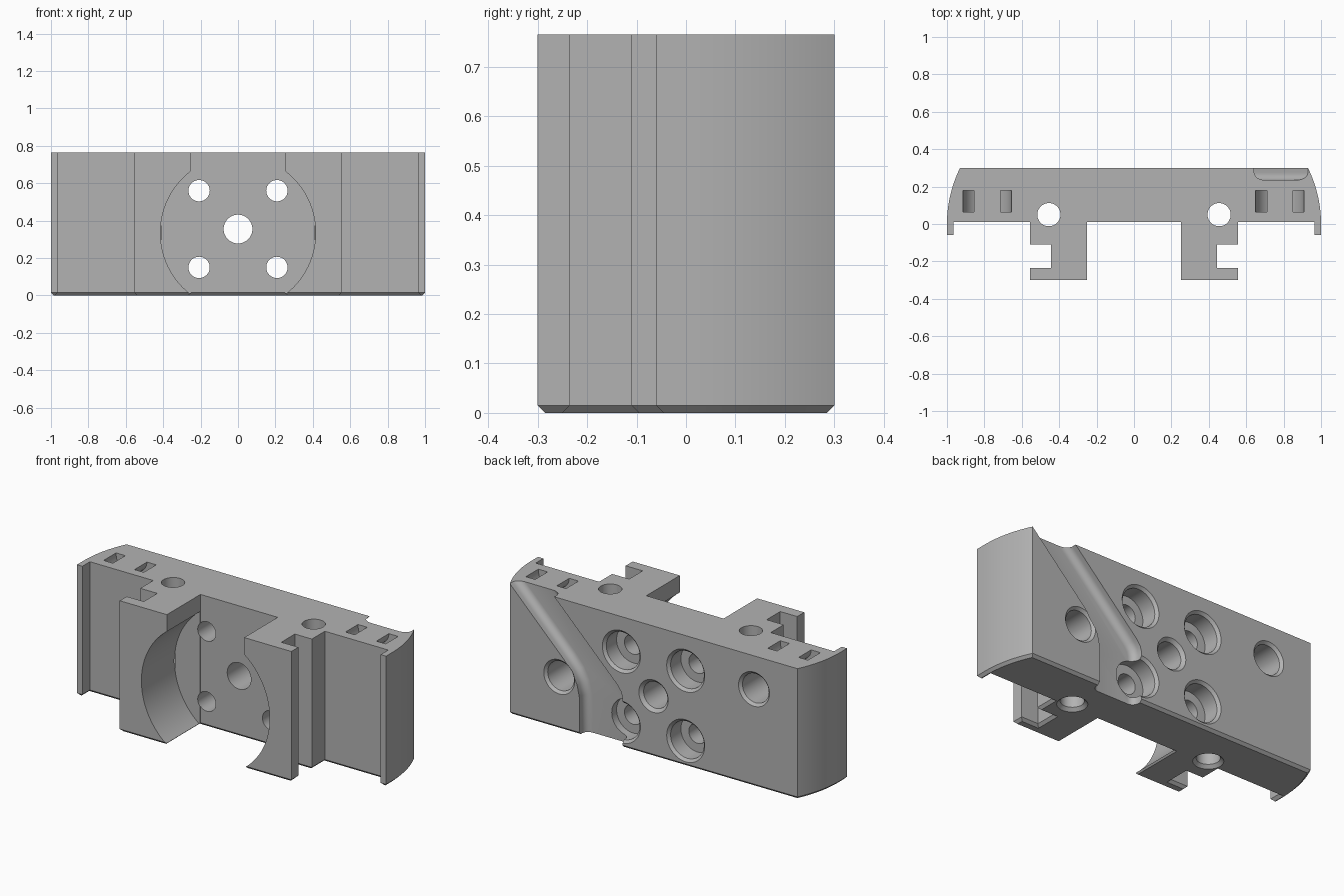
import bpy, bmesh, math
from mathutils import Vector

cube = bpy.data.objects.get("Cube")
if cube:
    bpy.data.objects.remove(cube, do_unlink=True)

HEIGHT, BACK, CHAMFER = 0.765, 0.3, 0.015

grey = bpy.data.materials.new("plain grey")
grey.use_nodes = True
grey.diffuse_color = (0.45, 0.45, 0.45, 1)
grey.node_tree.nodes["Principled BSDF"].inputs["Base Color"].default_value = grey.diffuse_color

cutters = []


def finish(bm, name, cutter=True):
    bmesh.ops.recalc_face_normals(bm, faces=bm.faces)
    mesh = bpy.data.meshes.new(name)
    bm.to_mesh(mesh)
    bm.free()
    mesh.materials.append(grey)
    ob = bpy.data.objects.new(name, mesh)
    bpy.context.collection.objects.link(ob)
    if cutter:
        ob.hide_render = True
        cutters.append(ob)
    return ob


def prism(points, direction):
    """Extrude a closed outline; returns the bmesh and the far cap."""
    bm = bmesh.new()
    face = bm.faces.new([bm.verts.new(p) for p in points])
    out = bmesh.ops.extrude_face_region(bm, geom=[face], use_keep_orig=True)["geom"]
    bmesh.ops.translate(bm, vec=direction, verts=[v for v in out if isinstance(v, bmesh.types.BMVert)])
    return bm, [f for f in out if isinstance(f, bmesh.types.BMFace)][0]


def turned(name, origin, axis, profile, steps=48):
    """Stepped round cutter; profile holds (radius, distance along axis)."""
    bm = bmesh.new()
    axis = Vector(axis)
    u = axis.orthogonal().normalized()
    w = axis.cross(u)
    rings = []
    for r, d in profile:
        ring = []
        for i in range(steps):
            a = math.tau * i / steps
            ring.append(bm.verts.new(Vector(origin) + axis * d + (u * math.cos(a) + w * math.sin(a)) * r))
        rings.append(ring)
    for a, b in zip(rings, rings[1:]):
        for i in range(steps):
            j = (i + 1) % steps
            bm.faces.new((a[i], a[j], b[j], b[i]))
    bm.faces.new(rings[0])
    bm.faces.new(rings[-1])
    return finish(bm, name)


def back_hole(name, x, z, profile):
    turned(name, (x, BACK, z), (0, -1, 0), profile)


# Body outline: right half, then mirrored
half = [(0.25, 0.01), (0.25, -0.3), (0.555, -0.3), (0.555, -0.235), (0.445, -0.235),
        (0.445, -0.11), (0.555, -0.11), (0.555, 0.01), (0.965, 0.01), (0.965, -0.06), (1, -0.06)]
radius = 0.678
sweep = math.asin(BACK / radius)
for i in range(17):
    a = sweep * i / 16
    half.append((1 - radius + radius * math.cos(a), radius * math.sin(a)))
outline = half + [(-x, y) for x, y in reversed(half)]
bm, top = prism([(x, y, 0) for x, y in outline], (0, 0, HEIGHT))
bottom_edges = [e for e in bm.edges if all(v.co.z < 0.001 for v in e.verts)]
bmesh.ops.recalc_face_normals(bm, faces=bm.faces)
bmesh.ops.bevel(bm, geom=bottom_edges, offset=CHAMFER, segments=1, affect='EDGES')
body = finish(bm, "carriage_plate", cutter=False)

# Large round pocket in the front
turned("front_pocket", (0, 0, 0.335), (0, 1, 0), [(0.415, -0.4), (0.415, 0.006)], 96)

# Centre hole and four counterbored screw holes
back_hole("centre_hole", 0, 0.355, [(0.095, -0.02), (0.095, 0), (0.077, 0.018), (0.077, 0.4)])
for x in (-0.208, 0.208):
    for z in (0.15, 0.56):
        back_hole("screw_hole", x, z, [(0.123, -0.02), (0.123, 0), (0.108, 0.015),
                                       (0.108, 0.11), (0.057, 0.11), (0.057, 0.4)])

# Blind holes towards the ends
for x, z in ((-0.65, 0.57), (0.61, 0.305)):
    back_hole("blind_hole", x, z, [(0.1, -0.02), (0.1, 0), (0.085, 0.015), (0.085, 0.22)])

# Vertical rod holes, countersunk below
for x in (-0.455, 0.455):
    turned("rod_hole", (x, 0.05, 0), (0, 0, 1), [(0.08, -0.02), (0.08, 0), (0.062, 0.018), (0.062, 0.8)])

# Strap channels: a half ring joining two flared slots
for cx in (-0.785, 0.78):
    arc = [math.pi * i / 24 for i in range(25)]
    ring = [(cx + r * math.cos(a), 0.065, HEIGHT - r * math.sin(a))
            for r, order in ((0.13, arc), (0.07, arc[::-1])) for a in order]
    lift = [(cx - 0.07, 0.065, HEIGHT + 0.02), (cx - 0.13, 0.065, HEIGHT + 0.02)]
    right = [(cx + 0.13, 0.065, HEIGHT + 0.02), (cx + 0.07, 0.065, HEIGHT + 0.02)]
    loop = ring[:25] + lift[::-1] + ring[25:] + right[::-1]
    bm, _ = prism(loop, (0, 0.115, 0))
    finish(bm, "strap_channel")
    for side in (-0.1, 0.1):
        bm = bmesh.new()
        bmesh.ops.create_cube(bm, size=1)
        for v in bm.verts:
            grow = 0.015 if v.co.z > 0 else -0.015
            v.co = (cx + side + math.copysign(0.03 + grow, v.co.x),
                    0.1225 + math.copysign(0.0575 + grow, v.co.y), HEIGHT + grow)
        finish(bm, "slot_flare")

# Cable groove in the back with rounded floor edges
path = [(0.985, 0.82), (0.58, 0.415), (0.525, 0.35), (0.495, 0.29), (0.48, 0.22), (0.48, -0.06),
        (0.2, -0.06), (0.2, 0.29), (0.21, 0.325), (0.235, 0.36), (0.698, 0.82)]
bm, floor = prism([(x, BACK + 0.03, z) for x, z in path], (0, -0.095, 0))
bmesh.ops.recalc_face_normals(bm, faces=bm.faces)
bmesh.ops.bevel(bm, geom=list(floor.edges), offset=0.04, segments=6, profile=0.5, affect='EDGES')
finish(bm, "cable_groove")

# Cut everything out of the body
for cutter in cutters:
    mod = body.modifiers.new(cutter.name, 'BOOLEAN')
    mod.operation = 'DIFFERENCE'
    mod.solver = 'EXACT'
    mod.object = cutter
bpy.context.view_layer.update()
cut = bpy.data.meshes.new_from_object(body.evaluated_get(bpy.context.evaluated_depsgraph_get()))
body.modifiers.clear()
body.data = cut
for cutter in cutters:
    bpy.data.objects.remove(cutter, do_unlink=True)

bpy.ops.object.select_all(action='DESELECT')
body.select_set(True)
bpy.context.view_layer.objects.active = body
bpy.ops.object.shade_smooth_by_angle(angle=math.radians(30))
